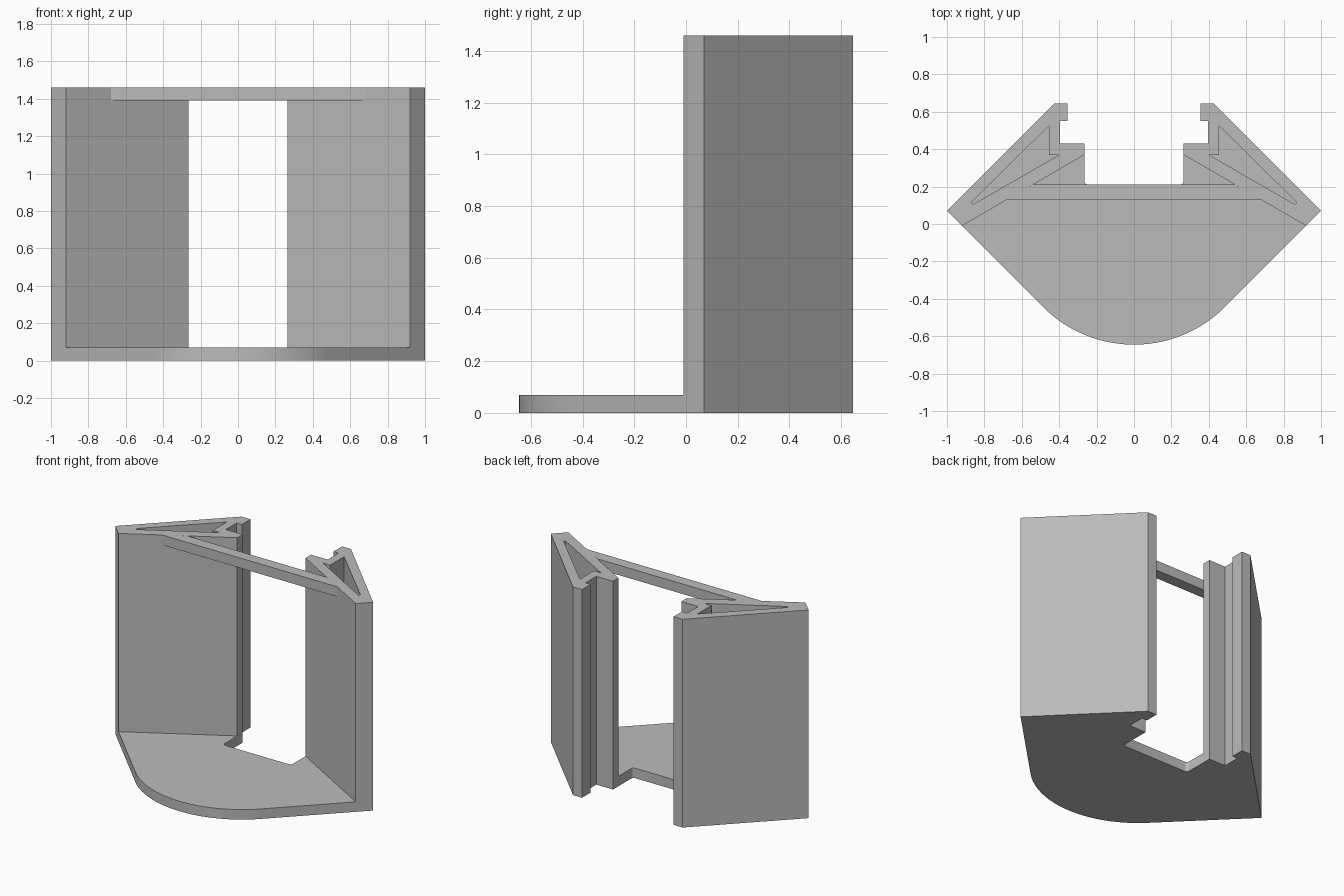
import bpy, bmesh, math
from mathutils import Vector

cube = bpy.data.objects.get("Cube")
if cube:
    bpy.data.objects.remove(cube, do_unlink=True)

grey = bpy.data.materials.new("plain grey")
grey.use_nodes = True
colour = (0.5, 0.5, 0.5, 1)
grey.diffuse_color = colour
grey.node_tree.nodes["Principled BSDF"].inputs["Base Color"].default_value = colour


def prism(name, loops, z0, z1):
    """Extrude an outline, with optional hole loops, between two heights."""
    bm = bmesh.new()
    rings = {z0: [], z1: []}
    for z, found in rings.items():
        edges = []
        for loop in loops:
            vs = [bm.verts.new((x, y, z)) for x, y in loop]
            edges += [bm.edges.new((vs[i - 1], vs[i])) for i in range(len(vs))]
            found.append(vs)
        bmesh.ops.triangle_fill(bm, edges=edges, use_beauty=True,
                                normal=Vector((0, 0, 1)))
    for low, high in zip(rings[z0], rings[z1]):
        for i in range(len(low)):
            bm.faces.new((low[i - 1], low[i], high[i], high[i - 1]))
    bmesh.ops.recalc_face_normals(bm, faces=bm.faces[:])
    bmesh.ops.dissolve_limit(bm, angle_limit=0.01, verts=bm.verts[:], edges=bm.edges[:])
    mesh = bpy.data.meshes.new(name)
    bm.to_mesh(mesh)
    bm.free()
    mesh.materials.append(grey)
    obj = bpy.data.objects.new(name, mesh)
    bpy.context.collection.objects.link(obj)
    bpy.ops.object.select_all(action='DESELECT')
    obj.select_set(True)
    bpy.context.view_layer.objects.active = obj
    bpy.ops.object.shade_smooth_by_angle(angle=math.radians(25))
    return obj


def flip(points):
    return [(-x, y) for x, y in reversed(points)]


FLOOR, TOP = 0.07, 1.46

# Stepped rear edge shared by the base and the columns
rear = [(1, 0.07), (0.425, 0.645), (0.355, 0.645), (0.355, 0.55),
        (0.395, 0.55), (0.395, 0.43), (0.265, 0.43)]

# Base plate: rounded nose, 45 degree sides, notch with eased corners
radius, centre_y, steps = 0.688, 0.043, 24
nose = []
for i in range(1, steps + 1):
    a = math.radians(45) * i / steps
    nose.append((radius * math.sin(a), centre_y - radius * math.cos(a)))
notch = [(0.265, 0.23)]
for i in range(1, 5):
    a = math.radians(90) * i / 4
    notch.append((0.245 + 0.02 * math.cos(a), 0.23 - 0.02 * math.sin(a)))
half = nose + rear + notch
prism("base_plate", [[(0, centre_y - radius)] + half + flip(half)], 0, FLOOR)

# Hollow side columns
outline = rear + [(0.265, 0.37), (0.92, -0.01)]
pocket = [(0.87, 0.115), (0.455, 0.525), (0.455, 0.37), (0.40, 0.37), (0.86, 0.105)]
prism("left_column", [outline, pocket], FLOOR, TOP)
prism("right_column", [flip(outline), flip(pocket)], FLOOR, TOP)

# Cross bar joining the columns at the top
end = [(0.68, 0.13), (0.54, 0.21)]
prism("cross_bar", [end + flip(end)], 1.39, TOP)
